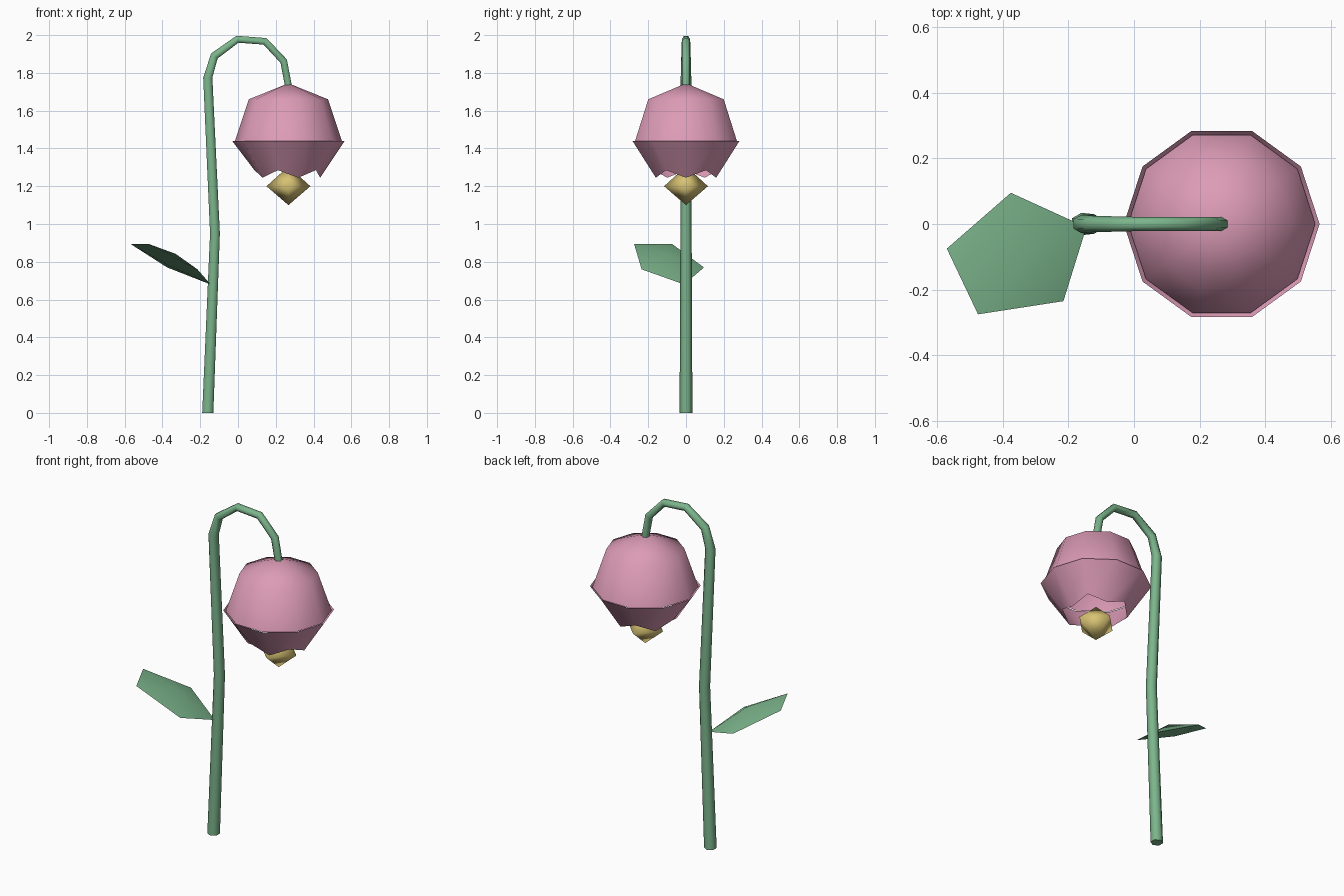
import bpy
import bmesh
from math import sin, cos, pi, radians
from mathutils import Vector

old = bpy.data.objects.get("Cube")
if old:
    bpy.data.objects.remove(old)


def material(name, rgb):
    mat = bpy.data.materials.new(name)
    mat.use_nodes = True
    mat.diffuse_color = (*rgb, 1)
    mat.node_tree.nodes["Principled BSDF"].inputs["Base Color"].default_value = (*rgb, 1)
    return mat


GREEN = material("leaf_green", (0.20, 0.46, 0.26))
PINK = material("petal_pink", (0.72, 0.33, 0.47))
YELLOW = material("pollen_yellow", (0.68, 0.54, 0.17))


def finish(name, bm, mat, recalc=True):
    """Turn a bmesh into a smooth shaded object."""
    if recalc:
        bmesh.ops.recalc_face_normals(bm, faces=bm.faces)
    mesh = bpy.data.meshes.new(name)
    bm.to_mesh(mesh)
    bm.free()
    obj = bpy.data.objects.new(name, mesh)
    bpy.context.collection.objects.link(obj)
    mesh.materials.append(mat)
    bpy.ops.object.select_all(action='DESELECT')
    obj.select_set(True)
    bpy.context.view_layer.objects.active = obj
    bpy.ops.object.shade_smooth_by_angle(angle=radians(80))
    return obj


def bridge(bm, a, b):
    """Join two vertex loops of equal length with quads."""
    n = len(a)
    for i in range(n):
        j = (i + 1) % n
        bm.faces.new((a[i], a[j], b[j], b[i]))


def fan(bm, loop, tip):
    """Close a vertex loop with triangles to one point."""
    for i in range(len(loop)):
        bm.faces.new((loop[i], loop[(i + 1) % len(loop)], tip))


def ring(bm, n, x, r, z):
    return [bm.verts.new((x + r * cos(2 * pi * i / n), r * sin(2 * pi * i / n), z))
            for i in range(n)]


# Stem: hexagonal tube along a hooked path of (x, z, radius)
path = [(-0.16, 0, 0.034), (-0.122, 0.95, 0.03), (-0.16, 1.775, 0.028),
        (-0.125, 1.89, 0.025), (-0.003, 1.978, 0.022), (0.143, 1.967, 0.022),
        (0.242, 1.862, 0.022), (0.267, 1.73, 0.021)]
points = [Vector((x, 0, z)) for x, z, r in path]
bm = bmesh.new()
loops = []
for k, p in enumerate(points):
    tangent = (points[min(k + 1, len(points) - 1)] - points[max(k - 1, 0)]).normalized()
    if k == 0:
        tangent = Vector((0, 0, 1))
    side = Vector((0, 1, 0))
    across = side.cross(tangent)
    r = path[k][2]
    loops.append([bm.verts.new(p + r * (side * cos(a * pi / 3) + across * sin(a * pi / 3)))
                  for a in range(6)])
for a, b in zip(loops, loops[1:]):
    bridge(bm, a, b)
bm.faces.new(loops[0])
bm.faces.new(loops[-1])
finish("stem", bm, GREEN)

# Flower bell: ten-sided dome sitting just inside a toothed skirt
BELL_X = 0.267
bm = bmesh.new()
top = ring(bm, 10, BELL_X, 0.21, 1.66)
low = ring(bm, 10, BELL_X, 0.285, 1.435)
bridge(bm, low, top)
fan(bm, top, bm.verts.new((BELL_X, 0, 1.745)))
finish("flower_dome", bm, PINK, recalc=False)

bm = bmesh.new()
brim = ring(bm, 10, BELL_X, 0.298, 1.44)
hem = []
for i in range(10):
    r, z = (0.168, 1.245) if i % 2 == 0 else (0.18, 1.285)
    a = i * pi / 5
    hem.append(bm.verts.new((BELL_X + r * cos(a), r * sin(a), z)))
bridge(bm, hem, brim)
finish("flower_petals", bm, PINK, recalc=False)

# Pistil: four-sided double pyramid below the bell
bm = bmesh.new()
belt = ring(bm, 4, BELL_X, 0.116, 1.2)
for z in (1.1, 1.305):
    fan(bm, belt, bm.verts.new((BELL_X, 0, z)))
finish("pistil", bm, YELLOW)

# Leaf: five-sided blade, thicker in the middle
outline = [(-0.57, -0.075, 0.895), (-0.475, -0.275, 0.895), (-0.215, -0.235, 0.76),
           (-0.145, -0.01, 0.68), (-0.375, 0.095, 0.77)]
bm = bmesh.new()
edge = [bm.verts.new(p) for p in outline]
for centre in ((-0.33, -0.1, 0.842), (-0.37, -0.1, 0.782)):
    fan(bm, edge, bm.verts.new(centre))
finish("leaf", bm, GREEN)
